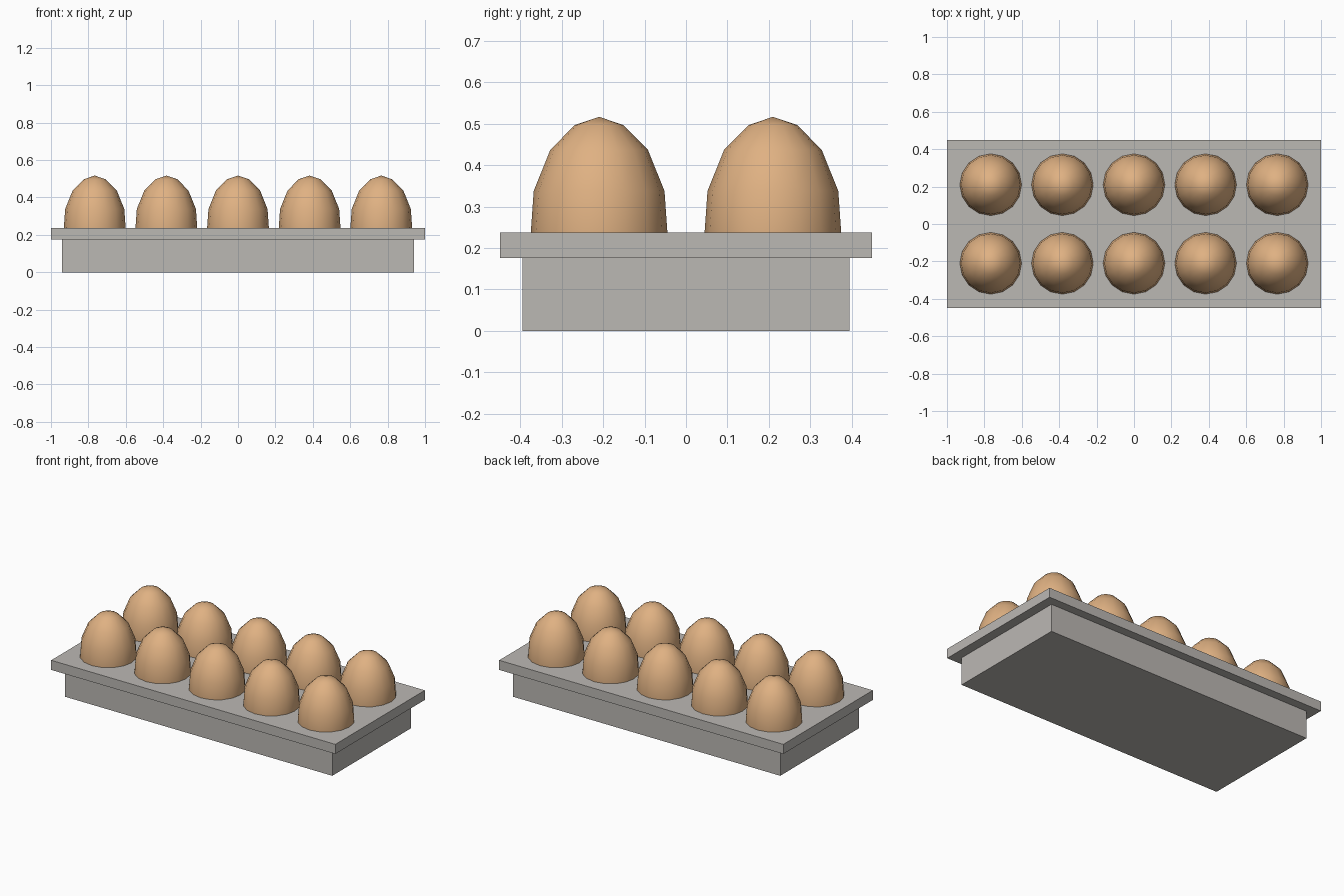
import bpy, bmesh, math

if "Cube" in bpy.data.objects:
    bpy.data.objects.remove(bpy.data.objects["Cube"])


def material(name, rgb):
    m = bpy.data.materials.new(name)
    m.diffuse_color = (*rgb, 1)
    m.use_nodes = True
    m.node_tree.nodes["Principled BSDF"].inputs["Base Color"].default_value = m.diffuse_color
    return m


cardboard = material("grey_cardboard", (0.50, 0.48, 0.455))
shell = material("tan_eggshell", (0.74, 0.44, 0.225))


def add_object(name, bm, mat, smooth=False):
    mesh = bpy.data.meshes.new(name)
    bmesh.ops.recalc_face_normals(bm, faces=bm.faces)
    for f in bm.faces:
        f.smooth = smooth
    bm.to_mesh(mesh)
    bm.free()
    mesh.materials.append(mat)
    obj = bpy.data.objects.new(name, mesh)
    bpy.context.collection.objects.link(obj)
    return obj


def box(name, half_x, half_y, z0, z1):
    bm = bmesh.new()
    bmesh.ops.create_cube(bm, size=2)
    for v in bm.verts:
        v.co.x *= half_x
        v.co.y *= half_y
        v.co.z = z1 if v.co.z > 0 else z0
    return add_object(name, bm, cardboard)


# Tray body and overhanging rim
box("tray_body", 0.94, 0.395, 0.0, 0.18)
box("tray_rim", 1.0, 0.45, 0.176, 0.237)

# Egg: revolved profile (radius, height), lower part sunk in the tray
profile = [(0, 0.05), (0.07, 0.065), (0.125, 0.105), (0.158, 0.165),
           (0.166, 0.225), (0.158, 0.338), (0.118, 0.437), (0.059, 0.497), (0, 0.517)]
bm = bmesh.new()
verts = [bm.verts.new((r, 0, z)) for r, z in profile]
edges = [bm.edges.new(p) for p in zip(verts, verts[1:])]
bmesh.ops.spin(bm, geom=verts + edges, cent=(0, 0, 0), axis=(0, 0, 1),
               angle=math.tau, steps=16, use_duplicate=False)
bmesh.ops.remove_doubles(bm, verts=bm.verts, dist=0.0005)
first = add_object("egg_1", bm, shell, smooth=True)

# Two rows of five eggs sharing one mesh
spots = [(0.383 * i, y) for y in (-0.21, 0.21) for i in range(-2, 3)]
for n, (x, y) in enumerate(spots, 1):
    egg = first
    if n > 1:
        egg = first.copy()
        egg.name = f"egg_{n}"
        bpy.context.collection.objects.link(egg)
    egg.location = (x, y, 0)
